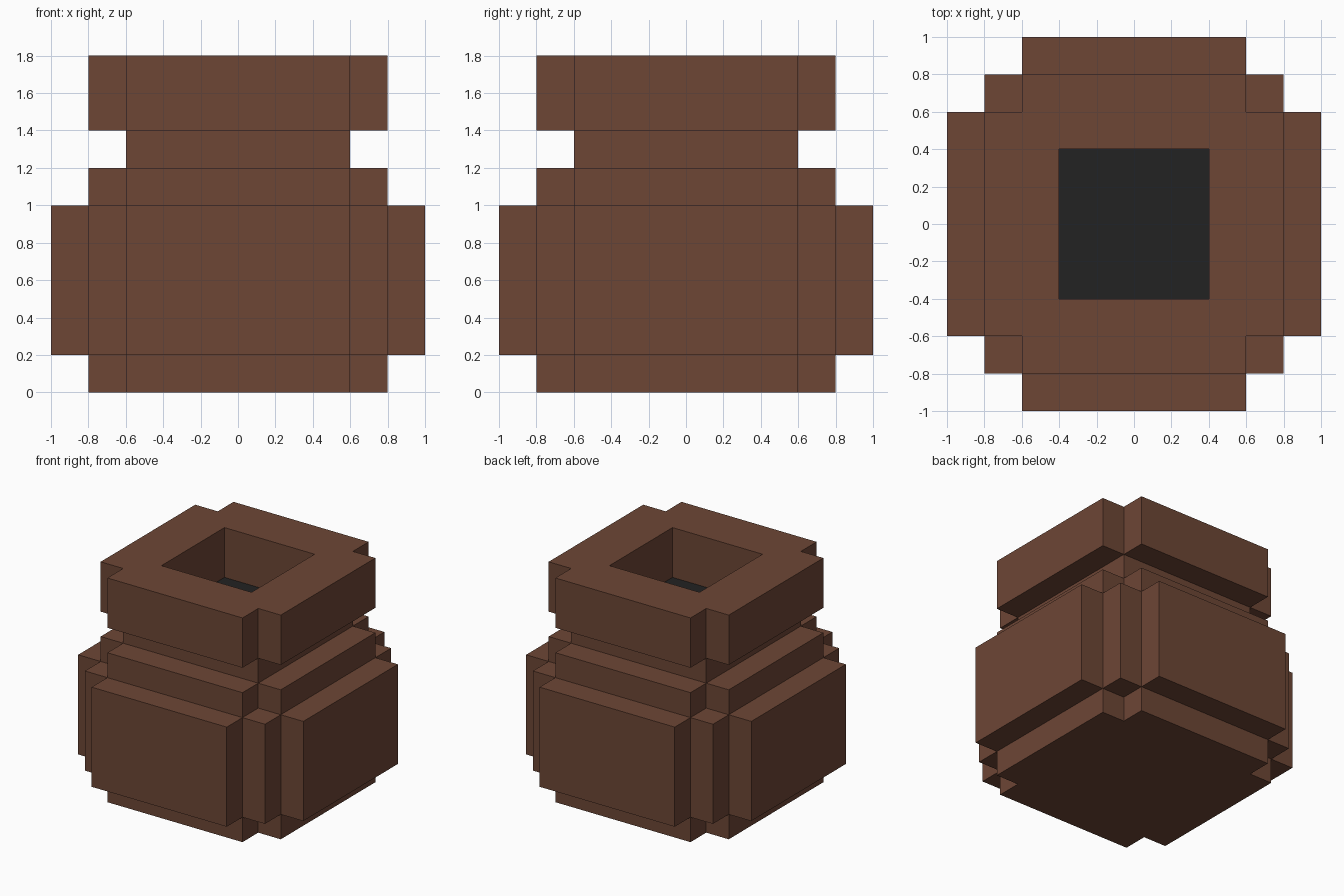
import bpy
import bmesh

cube = bpy.data.objects.get("Cube")
if cube:
    bpy.data.objects.remove(cube, do_unlink=True)


def make_material(name, colour):
    mat = bpy.data.materials.new(name)
    mat.use_nodes = True
    mat.diffuse_color = (*colour, 1)
    bsdf = next(n for n in mat.node_tree.nodes if n.type == "BSDF_PRINCIPLED")
    bsdf.inputs["Base Color"].default_value = (*colour, 1)
    return mat


clay = make_material("brown clay", (0.153, 0.061, 0.036))
soil = make_material("dark inside", (0.016, 0.016, 0.016))


def four_turns(points):
    """Repeat a run of plan points at each quarter turn."""
    turns = []
    for _ in range(4):
        turns.append(list(points))
        points = [(-y, x) for x, y in points]
    return turns


def finish(name, bm, materials):
    bmesh.ops.remove_doubles(bm, verts=bm.verts, dist=0.0001)
    bmesh.ops.recalc_face_normals(bm, faces=bm.faces)
    mesh = bpy.data.meshes.new(name)
    bm.to_mesh(mesh)
    bm.free()
    for mat in materials:
        mesh.materials.append(mat)
    obj = bpy.data.objects.new(name, mesh)
    bpy.context.collection.objects.link(obj)
    return obj


def wall(bm, a, b, z0, z1):
    corners = [(*a, z0), (*b, z0), (*b, z1), (*a, z1)]
    bm.faces.new([bm.verts.new(c) for c in corners])


def cap(bm, outline, z):
    return bm.faces.new([bm.verts.new((x, y, z)) for x, y in outline])


def layer(name, corner, z0, z1, top_slot=0):
    """Solid slab whose stepped corner repeats on all four corners."""
    outline = [p for turn in four_turns(corner) for p in turn]
    bm = bmesh.new()
    cap(bm, outline, z0)
    cap(bm, outline, z1).material_index = top_slot
    for i, point in enumerate(outline):
        wall(bm, outline[i - 1], point, z0, z1)
    return finish(name, bm, [clay, soil])


def ring(name, outer, inset, hole, z0, z1):
    """Notched square rim around a square opening, one side at a time."""
    side = [(outer, -inset), (outer, inset), (inset, inset),
            (hole, hole), (hole, -hole), (inset, -inset)]
    bm = bmesh.new()
    for pts in four_turns(side):
        cap(bm, pts, z0)
        cap(bm, pts, z1)
        for a, b in ((0, 1), (1, 2), (3, 4), (5, 0)):
            wall(bm, pts[a], pts[b], z0, z1)
    return finish(name, bm, [clay])


# Stepped corner shapes
notched = [(0.8, 0.6), (0.6, 0.6), (0.6, 0.8)]
double_step = [(1, 0.6), (0.8, 0.6), (0.8, 0.8), (0.6, 0.8), (0.6, 1)]

# Pot, from the ground up
layer("foot", notched, 0, 0.2)
layer("belly", double_step, 0.2, 1.0)
layer("shoulder", notched, 1.0, 1.2)
layer("neck", [(0.6, 0.6)], 1.2, 1.4, top_slot=1)  # its top is the dark floor
ring("rim", 0.8, 0.6, 0.4, 1.4, 1.8)
